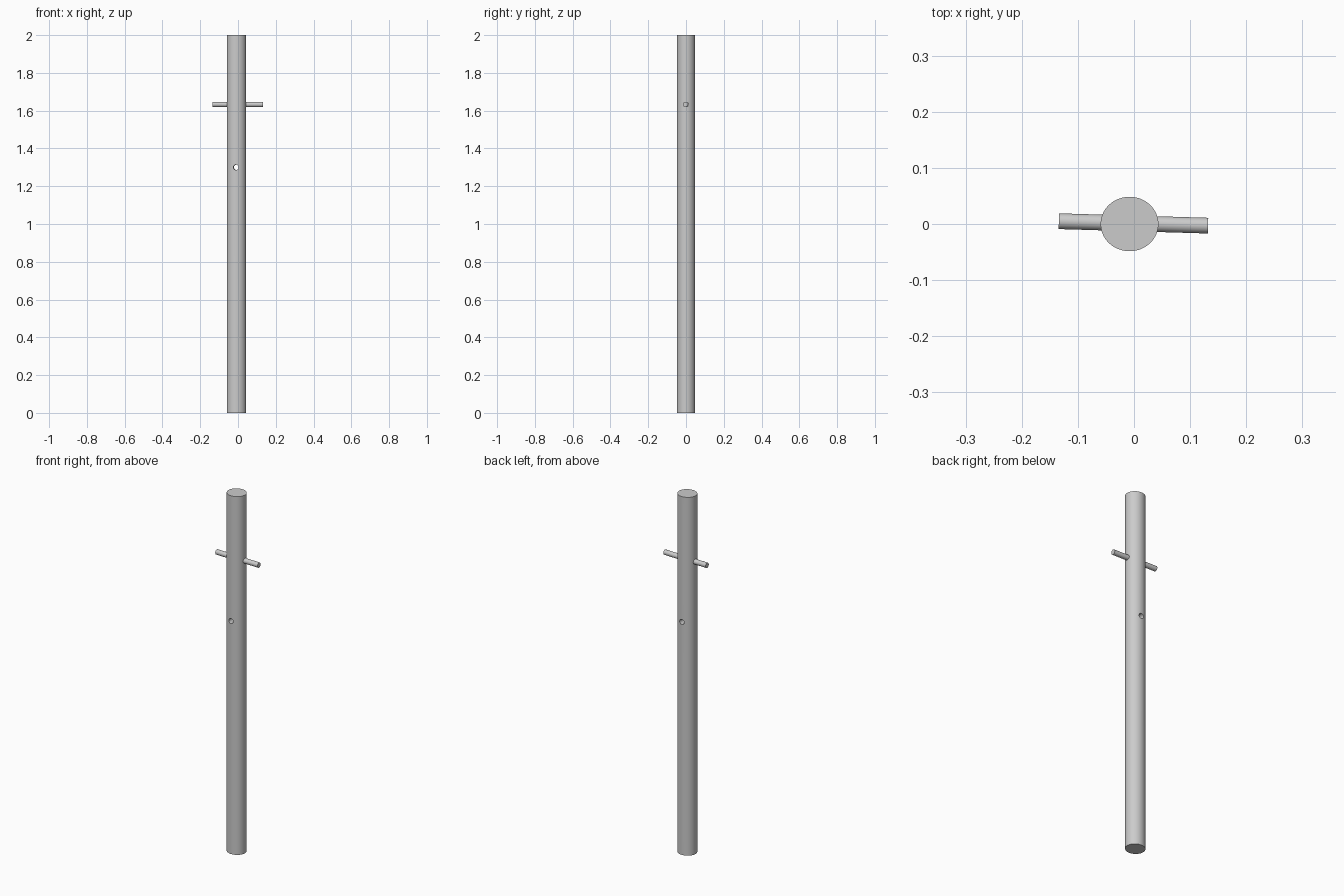
import bpy, math
from mathutils import Matrix

cube = bpy.data.objects.get("Cube")
if cube:
    bpy.data.objects.remove(cube, do_unlink=True)

steel = bpy.data.materials.new("grey_steel")
steel.use_nodes = True
GREY = (0.6, 0.6, 0.6, 1.0)
steel.diffuse_color = GREY
steel.node_tree.nodes["Principled BSDF"].inputs["Base Color"].default_value = GREY

CENTRE_X = -0.008
TWIST = math.radians(-1.7)


def cylinder(name, radius, length, location, rotation=(0, 0, 0), sides=32):
    bpy.ops.mesh.primitive_cylinder_add(vertices=sides, radius=radius, depth=length,
                                        location=location, rotation=rotation)
    obj = bpy.context.object
    obj.name = name
    obj.data.materials.append(steel)
    return obj


def smooth(obj):
    bpy.ops.object.select_all(action='DESELECT')
    obj.select_set(True)
    bpy.context.view_layer.objects.active = obj
    bpy.ops.object.shade_smooth_by_angle(angle=math.radians(35))


# Slightly oval main shaft
shaft = cylinder("shaft", 0.05, 2.0, (CENTRE_X, 0, 1.0), sides=64)
shaft.data.transform(Matrix.Diagonal((1.03, 0.97, 1, 1)))

# Pin hole drilled from front to back
cutter = cylinder("hole_cutter", 0.014, 0.3, (CENTRE_X - 0.001, 0, 1.30),
                  (math.pi / 2, 0, TWIST))
cutter.hide_render = True
cutter.hide_viewport = True
cut = shaft.modifiers.new("pin_hole", 'BOOLEAN')
cut.operation = 'DIFFERENCE'
cut.solver = 'EXACT'
cut.object = cutter
bpy.context.view_layer.objects.active = shaft
bpy.ops.object.modifier_apply(modifier=cut.name)
smooth(shaft)

# Cross pin through the upper shaft
pin = cylinder("cross_pin", 0.014, 0.266, (-0.001, 0.001, 1.633),
               (0, math.pi / 2, TWIST))
smooth(pin)
